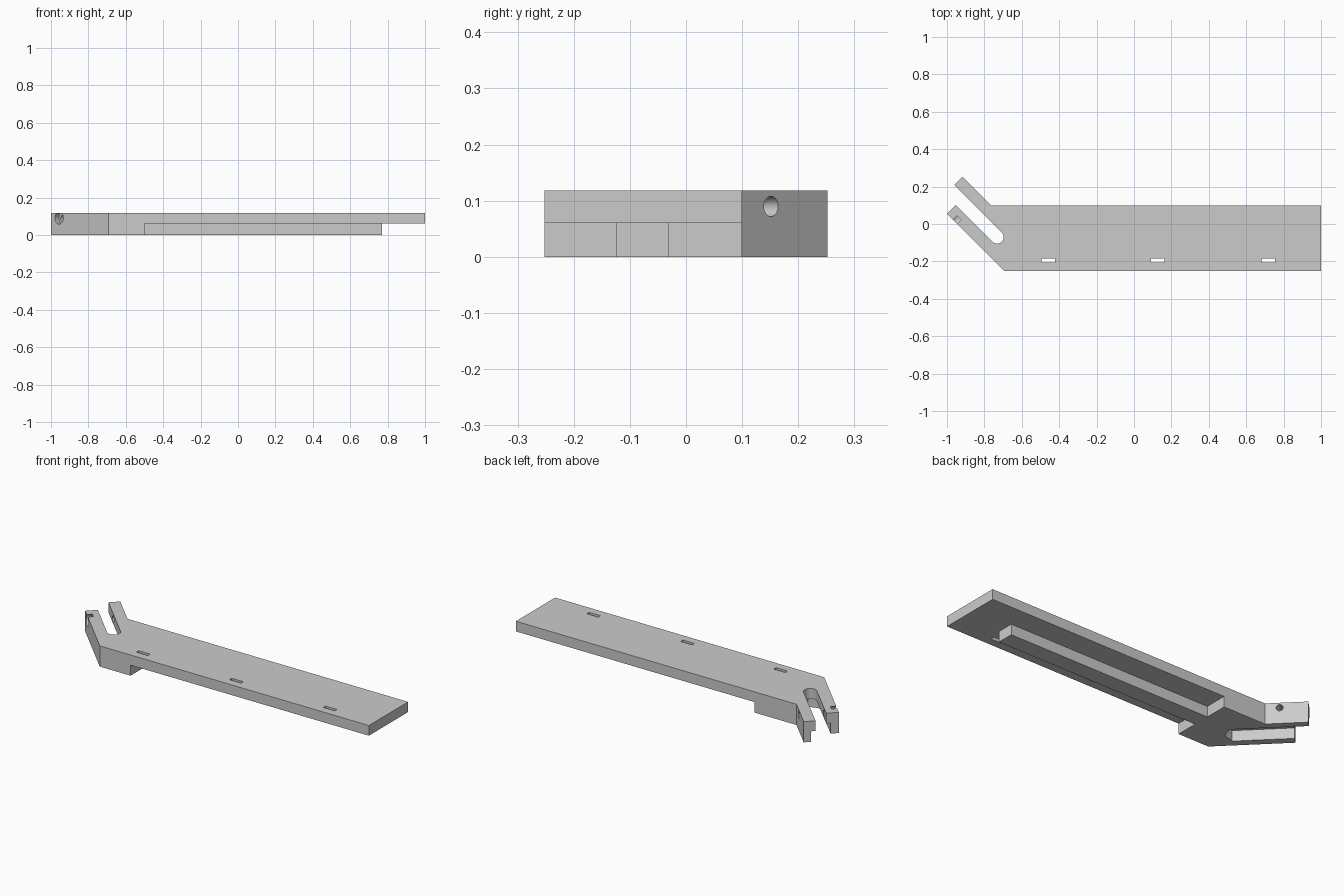
import bpy, bmesh, math
from mathutils import Vector, Matrix

cube = bpy.data.objects.get("Cube")
if cube:
    bpy.data.objects.remove(cube, do_unlink=True)

grey = bpy.data.materials.new("plain grey")
grey.use_nodes = True
COLOUR = (0.6, 0.6, 0.6, 1)
grey.diffuse_color = COLOUR
grey.node_tree.nodes["Principled BSDF"].inputs["Base Color"].default_value = COLOUR

TOP, MID, OVER = 0.118, 0.06, 0.1
U = Vector((-1, 1, 0)).normalized()   # along the fork arms
V = Vector((1, 1, 0)).normalized()    # across the fork arms


def prism(name, points, z0, z1):
    """Extrude a flat outline from z0 to z1."""
    bm = bmesh.new()
    face = bm.faces.new([bm.verts.new((x, y, z0)) for x, y in points])
    new = bmesh.ops.extrude_face_region(bm, geom=[face])["geom"]
    bmesh.ops.translate(bm, vec=(0, 0, z1 - z0),
                        verts=[v for v in new if isinstance(v, bmesh.types.BMVert)])
    return finish(name, bm)


def finish(name, bm):
    bmesh.ops.recalc_face_normals(bm, faces=bm.faces)
    mesh = bpy.data.meshes.new(name)
    bm.to_mesh(mesh)
    bm.free()
    mesh.materials.append(grey)
    obj = bpy.data.objects.new(name, mesh)
    bpy.context.collection.objects.link(obj)
    return obj


def rod(name, centre, radius, length, sides, axis):
    """Cylinder or hexagonal bar, with a vertex of the section along U."""
    bm = bmesh.new()
    bmesh.ops.create_cone(bm, cap_ends=True, segments=sides, radius1=radius,
                          radius2=radius, depth=length)
    side = U
    turn = Matrix((side, axis.cross(side), axis)).transposed().to_4x4()
    # create_cone starts its ring on local y, so turn it onto local x
    bm.transform(Matrix.Translation(centre) @ turn @ Matrix.Rotation(math.pi / 2, 4, "Z"))
    return finish(name, bm)


def box(x0, x1, y0, y1):
    return [(x0, y0), (x1, y0), (x1, y1), (x0, y1)]


def fork(diff, total):
    """Point from its positions along (y - x) and across (x + y) the fork."""
    return ((total - diff) / 2, (total + diff) / 2)


def channel(name, centre, half_width, end_radius, start, stop, steps, z0, z1):
    """Open-ended channel along U whose closed end follows an arc."""
    pts = []
    for i in range(steps + 1):
        a = start + (stop - start) * i / steps
        pts.append(centre + U * end_radius * math.cos(a) + V * end_radius * math.sin(a))
    pts += [centre + U * 0.6 + V * half_width * s for s in (1, -1)]
    if math.sin(stop) < 0:
        pts[-2:] = pts[:-3:-1]
    return prism(name, [p.xy for p in pts], z0, z1)


# Plate with the angled fork, at full height
body = prism("mounting_plate", [
    (1, -0.252), (1, 0.1), (-0.765, 0.1), fork(1.17, -0.665), fork(1.17, -0.8),
    fork(1.055, -0.8), fork(1.055, -0.945), (-0.693, -0.252)], 0, TOP)

# Underside relief, leaving the end block and the long rail
cutters = [prism("underside_relief", [
    (-0.5, -0.4), (1.2, -0.4), (1.2, 0.3), (-0.5, 0.3), (-0.5, -0.03),
    (0.77, -0.03), (0.77, -0.125), (-0.5, -0.125)], -OVER, MID)]

# Slot between the arms: round-ended above, wider with a hexagonal end below
slot_end = Vector((-0.732, -0.07, 0))
cutters.append(channel("fork_slot", slot_end, 0.035, 0.035,
                       math.pi * 1.5, math.pi * 0.5, 20, -OVER, TOP + OVER))
cutters.append(channel("hex_slot", slot_end, 0.058, 0.067,
                       math.pi * 4 / 3, math.pi * 2 / 3, 2, -OVER, MID))

# Clamp bolt: through hole, nut pocket in one arm, head recess in the other
def on_fork(total):
    return Vector((*fork(0.968, total), 0.09))

cutters.append(rod("bolt_hole", on_fork(-0.8), 0.018, 0.5, 32, V))
cutters.append(rod("nut_pocket", on_fork(-0.665) + V * 0.02, 0.038, 0.1, 6, V))
cutters.append(rod("head_recess", on_fork(-0.945) - V * 0.02, 0.032, 0.1, 32, V))

# Strap slots and the end hole
for x in (-0.459, 0.127, 0.717):
    cutters.append(prism("strap_slot", box(x - 0.036, x + 0.036, -0.206, -0.185),
                         -OVER, TOP + OVER))
cutters.append(rod("end_hole", Vector((0.89, -0.07, 0.1)), 0.02, 0.5, 32, Vector((0, 0, 1))))

for cutter in cutters:
    cutter.hide_render = True
    mod = body.modifiers.new(cutter.name, "BOOLEAN")
    mod.operation, mod.solver, mod.object = "DIFFERENCE", "EXACT", cutter

# Apply the cuts and drop the cutters
graph = bpy.context.evaluated_depsgraph_get()
result = bpy.data.meshes.new_from_object(body.evaluated_get(graph))
body.modifiers.clear()
body.data = result
for cutter in cutters:
    bpy.data.objects.remove(cutter, do_unlink=True)

# Smooth the round holes, keep the edges crisp
bpy.ops.object.select_all(action="DESELECT")
body.select_set(True)
bpy.context.view_layer.objects.active = body
bpy.ops.object.shade_smooth_by_angle(angle=math.radians(30))
